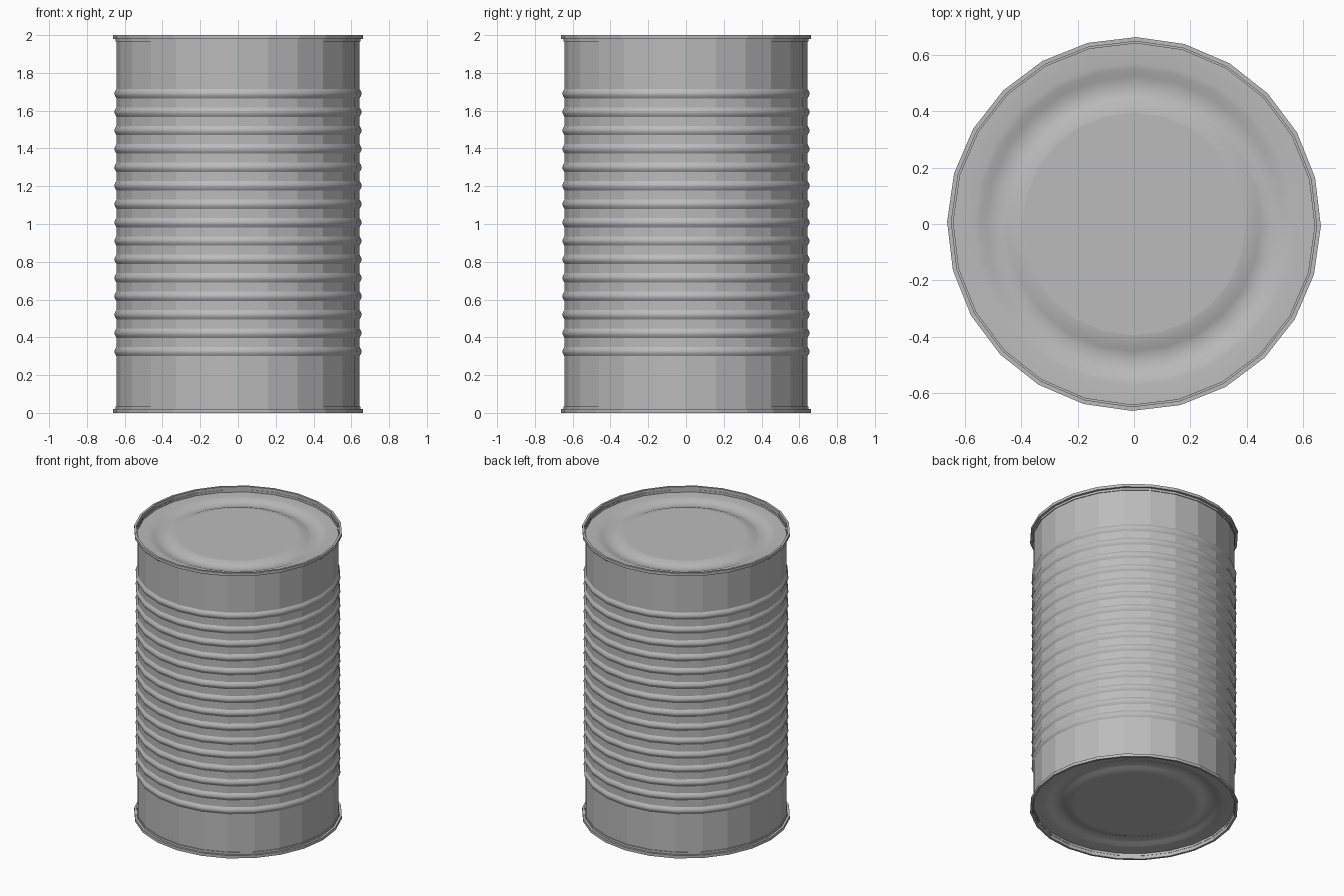
import bpy, bmesh, math

if "Cube" in bpy.data.objects:
    bpy.data.objects.remove(bpy.data.objects["Cube"], do_unlink=True)

SIDES = 24
TURN = math.radians(-0.7)
WALL, RIM, RIM_IN, RIM_H = 0.643, 0.663, 0.648, 0.02

tin = bpy.data.materials.new("tin grey")
tin.use_nodes = True
tin.diffuse_color = (0.5, 0.5, 0.5, 1)
tin.node_tree.nodes["Principled BSDF"].inputs["Base Color"].default_value = (0.5, 0.5, 0.5, 1)


def lathe(name, profile, smooth=lambda i: False, cap=False, closed=False):
    """Spin (radius, z) points about z; smooth(i) picks smooth bands."""
    bm = bmesh.new()
    rings = []
    for r, z in profile:
        rings.append([bm.verts.new((r * math.cos(TURN + math.tau * k / SIDES),
                                    r * math.sin(TURN + math.tau * k / SIDES), z))
                      for k in range(SIDES)])
    bands = len(rings) if closed else len(rings) - 1
    for i in range(bands):
        a, b = rings[i], rings[(i + 1) % len(rings)]
        for k in range(SIDES):
            n = (k + 1) % SIDES
            bm.faces.new((a[k], a[n], b[n], b[k])).smooth = smooth(i)
    if cap:
        bm.faces.new(rings[-1])
    mesh = bpy.data.meshes.new(name)
    bm.to_mesh(mesh)
    bm.free()
    mesh.materials.append(tin)
    obj = bpy.data.objects.new(name, mesh)
    bpy.context.collection.objects.link(obj)
    return obj


# Ribbed wall: fifteen rounded ribs between two plain bands
RIBS, FIRST, LAST, HALF, BULGE = 15, 0.325, 1.69, 0.025, 0.011
STEPS = 6
wall = [(WALL, RIM_H / 2)]
for n in range(RIBS):
    zc = FIRST + (LAST - FIRST) * n / (RIBS - 1)
    for s in range(STEPS + 1):
        t = s / STEPS
        wall.append((WALL + BULGE * math.sin(math.pi * t), zc - HALF + 2 * HALF * t))
wall.append((WALL, 2 - RIM_H / 2))
lathe("can_wall", wall, smooth=lambda i: i % (STEPS + 1) != 0)

# Recessed lid with a rounded ring groove and a flat centre
LID = 1.965
lid = [(RIM_IN, LID), (0.57, LID), (0.55, LID - 0.004), (0.525, LID - 0.014),
       (0.50, LID - 0.02), (0.47, LID - 0.02), (0.45, LID - 0.014),
       (0.425, LID - 0.004), (0.395, LID)]
# Rolled rim, square in section, reaching down to the lid inside
rim = [(RIM, 2 - RIM_H), (RIM, 2), (RIM_IN, 2), (RIM_IN, LID),
       (WALL - 0.002, LID), (WALL - 0.002, 2 - RIM_H)]


def flip(profile):
    return [(r, 2 - z) for r, z in profile]


for name, f in (("top", list), ("bottom", flip)):
    for part, prof, sm, cap, closed in (("lid", lid, True, True, False),
                                        ("rim", rim, False, False, True)):
        obj = lathe(f"{name}_{part}", f(prof), lambda i, s=sm: s, cap, closed)
        # Face every part outward
        bm = bmesh.new()
        bm.from_mesh(obj.data)
        bmesh.ops.recalc_face_normals(bm, faces=bm.faces)
        if part == "lid":
            bm.faces.ensure_lookup_table()
            want = 1 if name == "top" else -1
            if bm.faces[-1].normal.z * want < 0:
                bmesh.ops.reverse_faces(bm, faces=bm.faces)
        bm.to_mesh(obj.data)
        bm.free()
